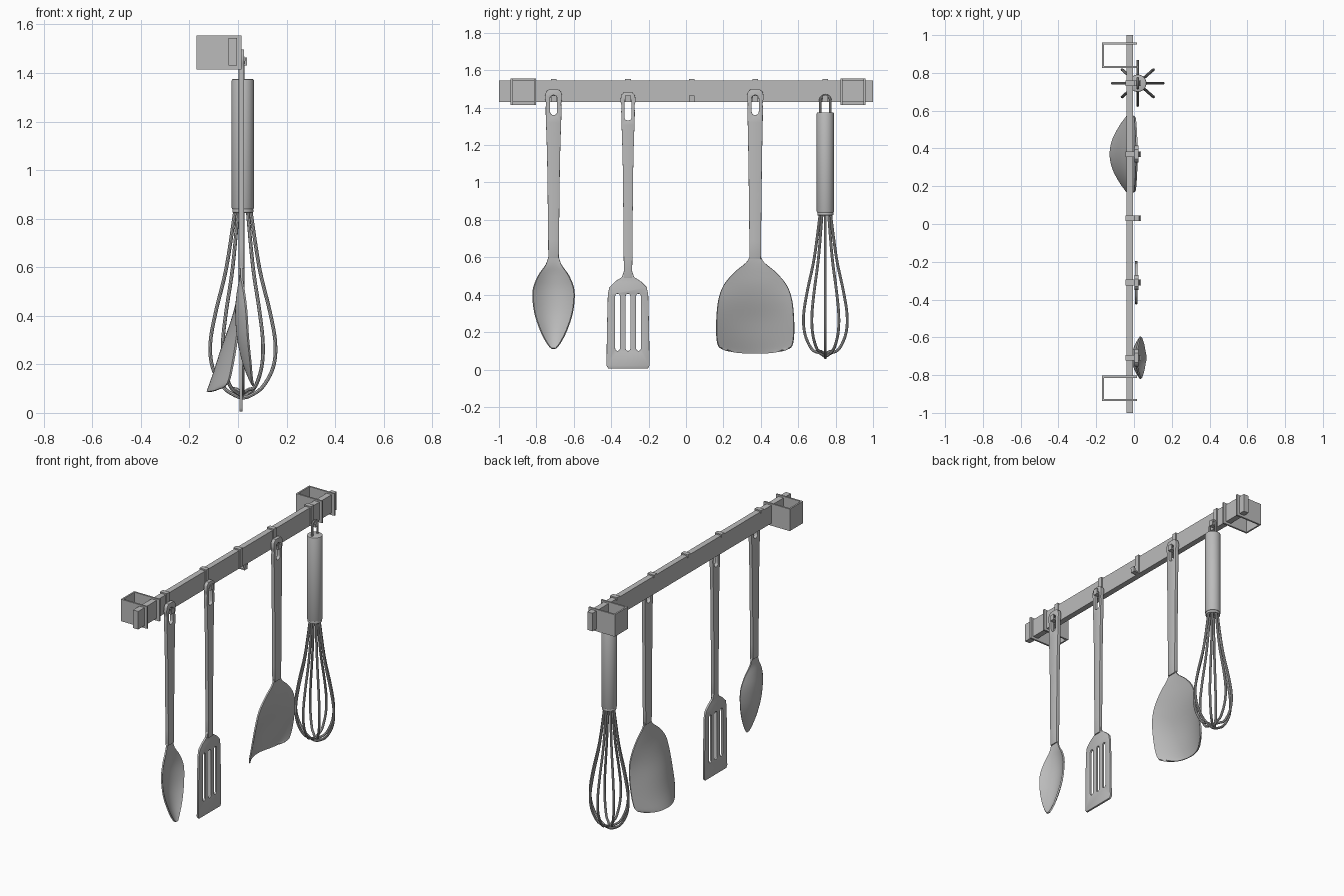
import bpy, bmesh, math
from mathutils import Matrix, Vector

cube = bpy.data.objects.get("Cube")
if cube:
    bpy.data.objects.remove(cube, do_unlink=True)

steel = bpy.data.materials.new("brushed_grey")
steel.use_nodes = True
GREY = (0.5, 0.5, 0.5, 1)
steel.diffuse_color = GREY
steel.node_tree.nodes["Principled BSDF"].inputs["Base Color"].default_value = GREY

parts = []
SIDE = Matrix(((0, 0, 1, 0), (1, 0, 0, 0), (0, 1, 0, 0), (0, 0, 0, 1)))    # outline in y, z
FRONT = Matrix(((1, 0, 0, 0), (0, 0, -1, 0), (0, 1, 0, 0), (0, 0, 0, 1)))  # outline in x, z
PLAN = Matrix.Identity(4)                                                  # outline in x, y


def add(name, mesh):
    obj = bpy.data.objects.new(name, mesh)
    bpy.context.scene.collection.objects.link(obj)
    mesh.materials.clear()
    mesh.materials.append(steel)
    parts.append(obj)
    return obj


def smooth(points, n=5):
    """Catmull-Rom interpolation of tuples of any length."""
    pts = [Vector(p) for p in points]
    pts = [pts[0]] + pts + [pts[-1]]
    out = []
    for a, b, c, d in zip(pts, pts[1:], pts[2:], pts[3:]):
        for k in range(n):
            t = k / n
            out.append(0.5 * (2 * b + (c - a) * t + (2 * a - 5 * b + 4 * c - d) * t * t
                              + (3 * b - a - 3 * c + d) * t ** 3))
    return out + [pts[-1]]


def curve_mesh(name, splines, cyclic, flat, **settings):
    data = bpy.data.curves.new(name, 'CURVE')
    data.dimensions = '2D' if flat else '3D'
    for pts in splines:
        s = data.splines.new('POLY')
        s.points.add(len(pts) - 1)
        for p, co in zip(s.points, pts):
            p.co = (*co, 0, 1) if flat else (*co, 1)
        s.use_cyclic_u = cyclic
    for key, value in settings.items():
        setattr(data, key, value)
    tmp = bpy.data.objects.new(name, data)
    bpy.context.scene.collection.objects.link(tmp)
    bpy.context.view_layer.update()
    mesh = bpy.data.meshes.new_from_object(tmp.evaluated_get(bpy.context.evaluated_depsgraph_get()))
    bpy.data.objects.remove(tmp, do_unlink=True)
    return mesh


def plate(name, outlines, thickness, frame, centre, bevel=0):
    """Flat outline with optional holes, extruded about its centre plane."""
    mesh = curve_mesh(name, outlines, True, True, fill_mode='BOTH', extrude=thickness / 2)
    bm = bmesh.new()
    bm.from_mesh(mesh)
    bmesh.ops.remove_doubles(bm, verts=bm.verts, dist=0.0002)
    bmesh.ops.recalc_face_normals(bm, faces=bm.faces)
    bm.transform(Matrix.Translation(centre) @ frame)
    bm.to_mesh(mesh)
    bm.free()
    obj = add(name, mesh)
    if bevel:
        mod = obj.modifiers.new("soft_edges", 'BEVEL')
        mod.width, mod.segments, mod.angle_limit = bevel, 2, math.radians(50)
    return obj


def wire(name, pts, radius, cyclic=False):
    return add(name, curve_mesh(name, [pts], cyclic, False, bevel_depth=radius,
                                bevel_resolution=2, use_fill_caps=True))


def mirrored(half):
    return [(w, z) for w, z in half] + [(-w, z) for w, z in reversed(half)]


def slot(y, half, low, high):
    arc = [math.pi * k / 8 for k in range(9)]
    return ([(y + half * math.cos(a), high - half + half * math.sin(a)) for a in arc]
            + [(y - half * math.cos(a), low + half - half * math.sin(a)) for a in arc])


def block(name, low, high):
    bm = bmesh.new()
    bmesh.ops.create_cube(bm, size=1)
    for v in bm.verts:
        v.co = [(a + b) / 2 + c * (b - a) for a, b, c in zip(low, high, v.co)]
    mesh = bpy.data.meshes.new(name)
    bm.to_mesh(mesh)
    bm.free()
    return add(name, mesh)


def cylinder(name, x, y, low, high, radius, bevel):
    bm = bmesh.new()
    bmesh.ops.create_cone(bm, cap_ends=True, segments=32, radius1=radius, radius2=radius,
                          depth=high - low,
                          matrix=Matrix.Translation((x, y, (low + high) / 2)))
    mesh = bpy.data.meshes.new(name)
    bm.to_mesh(mesh)
    bm.free()
    mod = add(name, mesh).modifiers.new("soft_edges", 'BEVEL')
    mod.width, mod.segments, mod.angle_limit = bevel, 2, math.radians(50)


def bowl(name, y, rows, lift=0.0, thickness=0.009):
    """Dished sheet; each row is height, half width, middle x, rim offset."""
    rows, n = smooth(rows, 4), 16
    bm = bmesh.new()
    grid = []
    for i, (z, w, x, dish) in enumerate(rows):
        raise_rim = lift * (i / (len(rows) - 1)) ** 4
        us = [2 * k / n - 1 for k in range(n + 1)]
        grid.append([bm.verts.new((x + dish * u * u, y + w * u, z + raise_rim * u ** 4)) for u in us])
    for r, s in zip(grid, grid[1:]):
        for k in range(n):
            bm.faces.new((r[k], s[k], s[k + 1], r[k + 1]))
    mesh = bpy.data.meshes.new(name)
    bm.to_mesh(mesh)
    bm.free()
    mod = add(name, mesh).modifiers.new("thickness", 'SOLIDIFY')
    mod.thickness, mod.offset = thickness, 0


def handle(name, y, bottom, top, low_half, head_half, hole_low):
    half = smooth([(low_half, bottom), (low_half + 0.006, top - 0.4), (head_half - 0.004, top - 0.13),
                   (head_half - 0.005, top - 0.075), (head_half, top - 0.045),
                   (head_half - 0.005, top - 0.015), (head_half - 0.02, top)], 4)
    plate(name, [mirrored(half), slot(0, 0.019, hole_low, top - 0.03)], 0.022, SIDE,
          (0.014, y, 0), 0.004)


# Wall rail and its two U-shaped brackets
block("rail", (-0.04, -1, 1.43), (-0.004, 1, 1.545))
bracket = [(0.015, -0.067), (-0.17, -0.067), (-0.17, 0.067), (0.015, 0.067),
           (0.015, 0.056), (-0.16, 0.056), (-0.16, -0.056), (0.015, -0.056)]
for side, y in (("right", -0.87), ("left", 0.893)):
    plate("bracket_" + side, [bracket], 0.14, PLAN, (0, y, 1.485))

# Strap hooks
hook = [(-0.044, 1.535), (-0.044, 1.554), (0.003, 1.554), (0.003, 1.438), (0.026, 1.438),
        (0.03, 1.464), (0.038, 1.464), (0.036, 1.43), (-0.005, 1.43), (-0.005, 1.546),
        (-0.04, 1.546), (-0.04, 1.535)]
for i, y in enumerate((-0.708, -0.31, 0.03, 0.37, 0.745)):
    plate(f"hook_{i + 1}", [hook], 0.03, FRONT, (0, y, 0))

# Serving spoon
handle("spoon_handle", -0.708, 0.595, 1.497, 0.028, 0.046, 1.36)
bowl("spoon_bowl", -0.708, [
    (0.61, 0.026, 0.014, 0), (0.56, 0.042, 0.011, 0.004), (0.5, 0.082, 0.0, 0.025),
    (0.42, 0.11, -0.007, 0.042), (0.31, 0.102, 0.0, 0.042), (0.21, 0.07, 0.022, 0.03),
    (0.14, 0.034, 0.048, 0.01), (0.112, 0.01, 0.063, 0)])

# Slotted spatula
handle("spatula_handle", -0.31, 0.49, 1.482, 0.022, 0.04, 1.33)
head = [(0.106, 0.006), (0.115, 0.02), (0.113, 0.2), (0.108, 0.4), (0.1, 0.44),
        (0.07, 0.47), (0.032, 0.495), (0.021, 0.53)]
plate("spatula_head", [mirrored(head)] + [slot(s * 0.056, 0.0125, 0.1, 0.405) for s in (-1, 0, 1)],
      0.013, SIDE, (0.012, -0.31, 0), 0.002)

# Wide turner
handle("turner_handle", 0.37, 0.59, 1.497, 0.03, 0.045, 1.36)
bowl("turner_blade", 0.37, [
    (0.605, 0.029, 0.014, 0), (0.57, 0.05, 0.012, 0.002), (0.52, 0.11, 0.006, 0.006),
    (0.45, 0.168, -0.006, 0.014), (0.37, 0.196, -0.028, 0.032), (0.27, 0.206, -0.064, 0.055),
    (0.17, 0.206, -0.096, 0.07), (0.11, 0.195, -0.117, 0.077), (0.087, 0.17, -0.125, 0.07)],
    lift=0.025)

# Whisk: grip, end cap, hanging loop and crossed wire loops
WX, WY = 0.02, 0.745
cylinder("whisk_grip", WX, WY, 0.838, 1.375, 0.046, 0.006)
cylinder("whisk_collar", WX, WY, 0.824, 0.84, 0.043, 0.003)
arc = [(WX, WY + 0.027 * math.cos(a), 1.438 + 0.027 * math.sin(a))
       for a in (math.pi * k / 10 for k in range(11))]
wire("whisk_hanging_loop", [(WX, WY + 0.027, 1.36)] + arc + [(WX, WY - 0.027, 1.36)], 0.007)
for i in range(4):
    angle, base = i * math.pi / 4, 0.063 + 0.007 * i
    reach = 0.135 if i % 2 == 0 else 0.118
    side = [(0.22, 0.85), (0.5, 0.6), (0.82, 0.42), (0.99, 0.29), (0.93, 0.19), (0.62, 0.11),
            (0.28, base + 0.012)]
    loop = smooth(side + [(0, base)] + [(-r, z) for r, z in reversed(side)], 5)
    wire(f"whisk_wire_{i + 1}", [(WX + reach * r * math.cos(angle),
                                  WY + 0.87 * reach * r * math.sin(angle), z) for r, z in loop], 0.0075)

# Apply modifiers and shade
bpy.ops.object.select_all(action='DESELECT')
for obj in parts:
    obj.select_set(True)
bpy.context.view_layer.objects.active = parts[0]
bpy.ops.object.convert(target='MESH')
bpy.ops.object.shade_smooth_by_angle(angle=math.radians(35))
